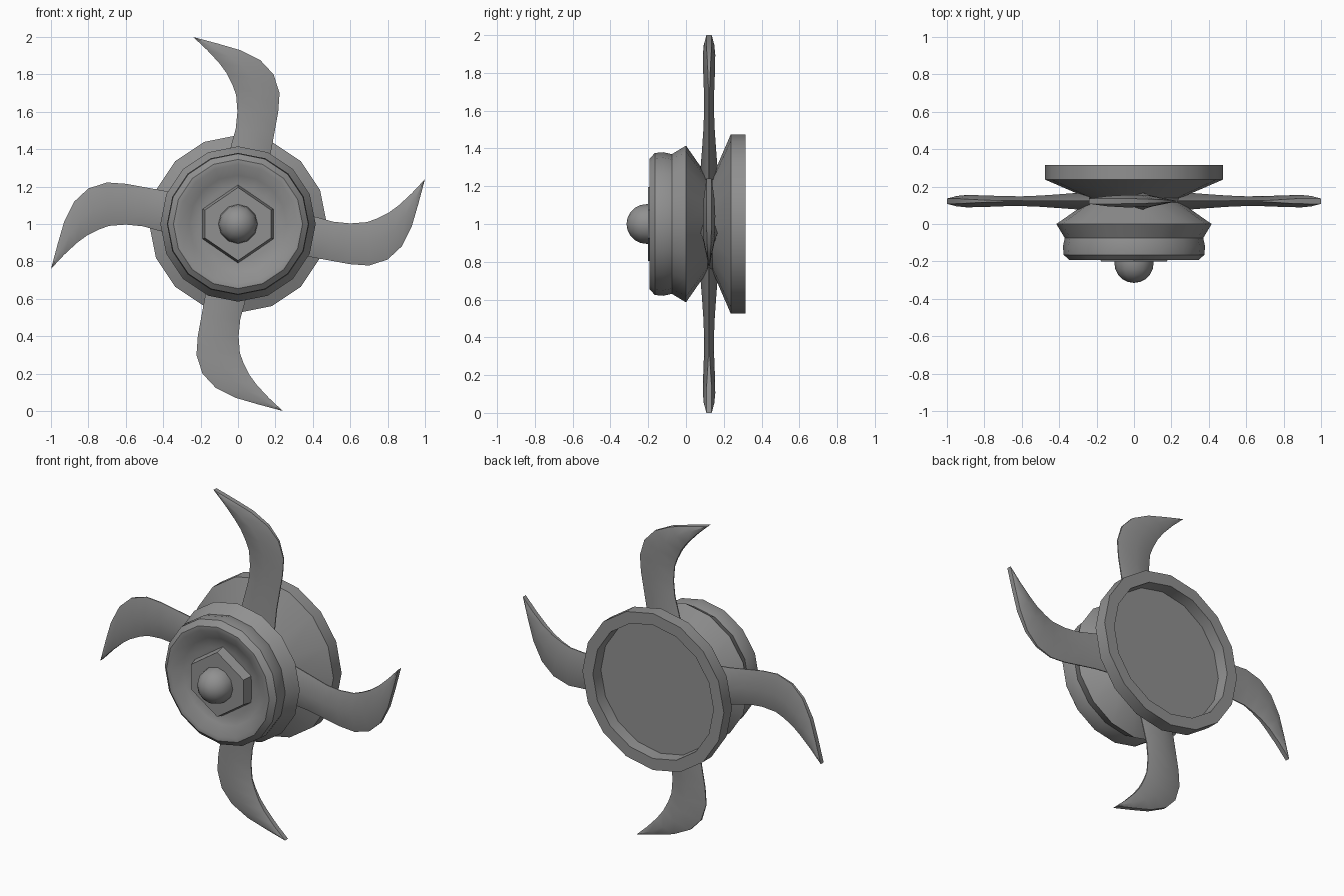
import bpy, bmesh, math
from mathutils import Matrix

if "Cube" in bpy.data.objects:
    bpy.data.objects.remove(bpy.data.objects["Cube"])

CENTRE_Z = 1.0
STEEL = bpy.data.materials.new("dark_steel")
STEEL.diffuse_color = (0.28, 0.28, 0.28, 1)
STEEL.use_nodes = True
STEEL.node_tree.nodes["Principled BSDF"].inputs["Base Color"].default_value = STEEL.diffuse_color


def finish(name, bm, angle):
    bmesh.ops.recalc_face_normals(bm, faces=bm.faces)
    me = bpy.data.meshes.new(name)
    bm.to_mesh(me)
    bm.free()
    me.materials.append(STEEL)
    ob = bpy.data.objects.new(name, me)
    bpy.context.collection.objects.link(ob)
    bpy.ops.object.select_all(action='DESELECT')
    ob.select_set(True)
    bpy.context.view_layer.objects.active = ob
    bpy.ops.object.shade_smooth_by_angle(angle=math.radians(angle))
    return ob


def lathe(name, profile, sides, angle=30):
    """Revolve (radius, y) points about the y axis through the hub centre."""
    bm = bmesh.new()
    rings = []
    for r, y in profile:
        if r == 0:
            rings.append([bm.verts.new((0, y, CENTRE_Z))])
            continue
        rings.append([bm.verts.new((r * math.cos(math.tau * i / sides), y,
                                    CENTRE_Z + r * math.sin(math.tau * i / sides)))
                      for i in range(sides)])
    for a, b in zip(rings, rings[1:]):
        for i in range(sides):
            j = (i + 1) % sides
            if len(a) == 1:
                bm.faces.new((a[0], b[j], b[i]))
            elif len(b) == 1:
                bm.faces.new((a[i], a[j], b[0]))
            else:
                bm.faces.new((a[i], a[j], b[j], b[i]))
    return finish(name, bm, angle)


# Spool-shaped hub with a shallow front bowl and a recess in the back
lathe("hub", [(0, -0.14), (0.20, -0.143), (0.26, -0.155), (0.318, -0.193), (0.345, -0.193),
              (0.376, -0.165), (0.38, -0.12), (0.37, -0.075), (0.415, 0.0),
              (0.25, 0.115), (0.25, 0.14), (0.475, 0.237), (0.475, 0.315),
              (0.405, 0.315), (0.40, 0.245), (0, 0.245)], 16, angle=34)

# Tall hexagonal nut in the bowl, tapered to the front
bm = bmesh.new()
outline = [(0, 0.21), (0.19, 0.08), (0.19, -0.08), (0, -0.21), (-0.19, -0.08), (-0.19, 0.08)]
back, front = [[bm.verts.new((x * s, y, CENTRE_Z + z * s)) for x, z in outline]
               for s, y in ((1.0, -0.14), (0.93, -0.20))]
bm.faces.new(back)
bm.faces.new(front)
for i in range(6):
    bm.faces.new((back[i], back[i - 1], front[i - 1], front[i]))
finish("hex_nut", bm, 20)

# Domed cap on the nut
dome = [(0.105, -0.15)] + [(0.105 * math.cos(t * math.pi / 10), -0.21 - 0.105 * math.sin(t * math.pi / 10))
                           for t in range(5)] + [(0, -0.315)]
lathe("dome_cap", dome, 12, angle=40)

# Blade stations: outer edge (x, z), inner edge (x, z), half thickness at the ridge
BLADE_Y = 0.122
STATIONS = [((0.16, 0.24), (-0.09, 0.22), 0.050),
            ((0.175, 0.38), (-0.045, 0.39), 0.038),
            ((0.195, 0.49), (-0.012, 0.51), 0.030),
            ((0.215, 0.60), (-0.003, 0.60), 0.026),
            ((0.222, 0.70), (-0.01, 0.69), 0.027),
            ((0.19, 0.80), (-0.03, 0.745), 0.030),
            ((0.12, 0.875), (-0.06, 0.805), 0.032),
            ((0.01, 0.93), (-0.10, 0.86), 0.033),
            ((-0.11, 0.965), (-0.165, 0.93), 0.028)]
EDGE = 0.5  # share of the ridge thickness kept at the blunt edges


def blade(turn):
    bm = bmesh.new()
    rings = []
    for n, ((ox, oz), (ix, iz), t) in enumerate(STATIONS):
        mx, mz = (ox + ix) / 2, (oz + iz) / 2
        e = t * EDGE * max(0, n - 3) / 5   # edges turn blunter toward the tip
        e = max(e, 0.003)
        rings.append([bm.verts.new(p) for p in
                      ((ox, e, oz), (ox, -e, oz), (mx, -t, mz),
                       (ix, -e, iz), (ix, e, iz), (mx, t, mz))])
    # Blunt tip edge
    lo, hi = [bm.verts.new((-0.24, s * 0.014, 1.0)) for s in (-1, 1)]
    for a, b in zip(rings, rings[1:]):
        for i in range(6):
            j = (i + 1) % 6
            bm.faces.new((a[i], a[j], b[j], b[i]))
    bm.faces.new(rings[0])
    a = rings[-1]
    for vs in ((a[1], a[2], lo), (a[2], a[3], lo), (a[4], a[5], hi), (a[5], a[0], hi),
               (a[0], a[1], lo, hi), (a[3], a[4], hi, lo)):
        bm.faces.new(vs)
    bm.transform(Matrix.Translation((0, BLADE_Y, CENTRE_Z)) @ Matrix.Rotation(turn, 4, 'Y'))
    return bm


# Four curved blades around the hub
for n, side in enumerate(("top", "right", "bottom", "left")):
    finish("blade_" + side, blade(n * math.pi / 2), 48)
